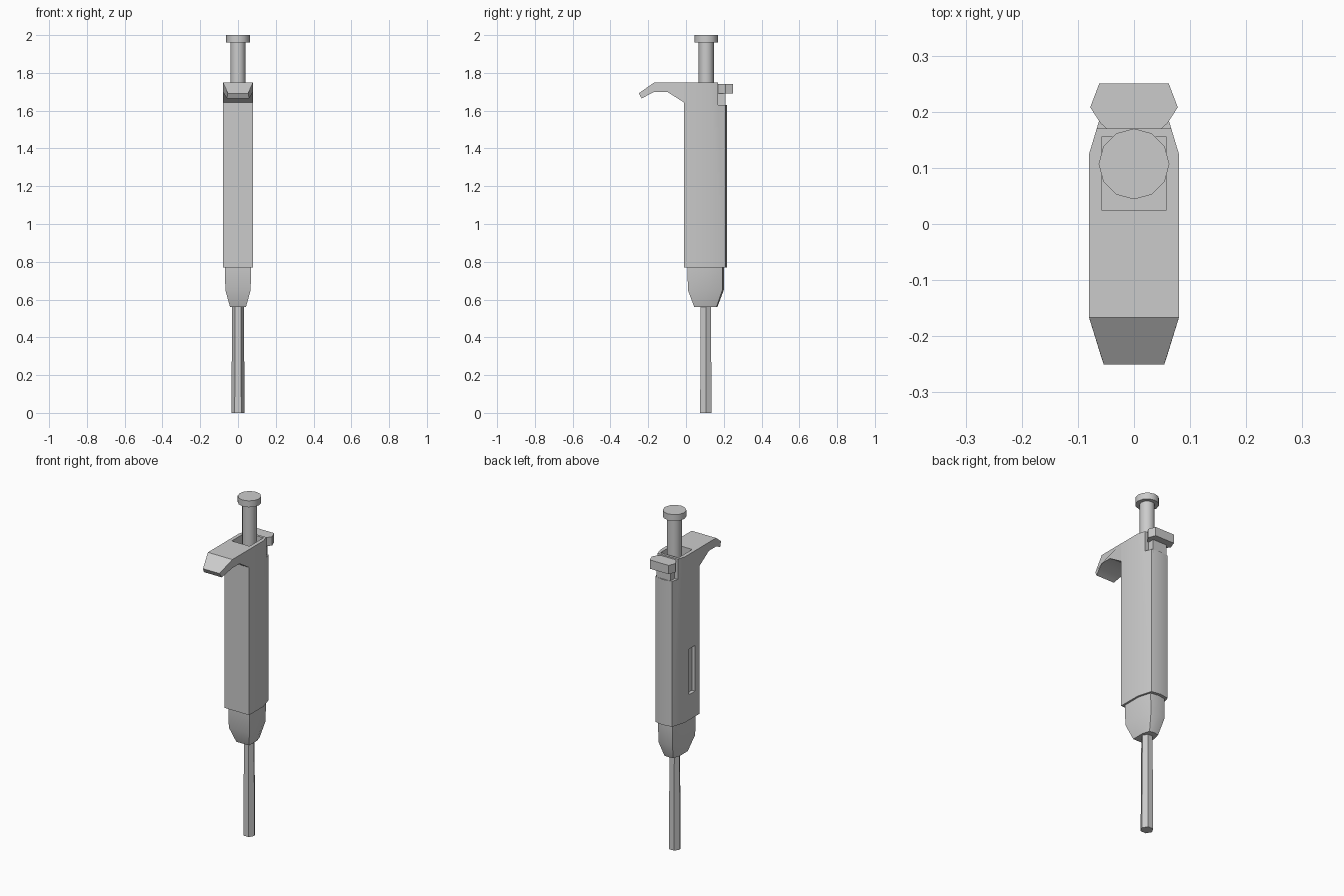
import bpy, bmesh, math

if "Cube" in bpy.data.objects:
    bpy.data.objects.remove(bpy.data.objects["Cube"])


def loft(name, rings, smooth=28):
    """Skin a stack of equal-length point rings and cap both ends."""
    bm = bmesh.new()
    vr = [[bm.verts.new(p) for p in r] for r in rings]
    n = len(vr[0])
    for a, b in zip(vr, vr[1:]):
        for i in range(n):
            j = (i + 1) % n
            bm.faces.new((a[i], a[j], b[j], b[i]))
    bm.faces.new(vr[0][::-1])
    bm.faces.new(vr[-1])
    bmesh.ops.recalc_face_normals(bm, faces=bm.faces)
    me = bpy.data.meshes.new(name)
    bm.to_mesh(me)
    bm.free()
    ob = bpy.data.objects.new(name, me)
    bpy.context.collection.objects.link(ob)
    shade(ob, smooth)
    return ob


def shade(ob, angle):
    bpy.ops.object.select_all(action='DESELECT')
    ob.select_set(True)
    bpy.context.view_layer.objects.active = ob
    bpy.ops.object.shade_smooth_by_angle(angle=math.radians(angle))


def box(name, x0, x1, y0, y1, z0, z1):
    sq = [(x0, y0), (x1, y0), (x1, y1), (x0, y1)]
    return loft(name, [[(x, y, z) for x, y in sq] for z in (z0, z1)])


def mirrored(half):
    """Close a right-hand outline by mirroring it over x = 0."""
    return half + [(-x, y) for x, y in reversed(half) if x > 1e-6]


def prism(name, outline, z0, z1):
    return loft(name, [[(x, y, z) for x, y in outline] for z in (z0, z1)])


def circle(r, n, z, cy=0.107, start=0.0):
    return [(r * math.cos(start + math.tau * i / n),
             cy + r * math.sin(start + math.tau * i / n), z) for i in range(n)]


def boolean(ob, tool, op):
    m = ob.modifiers.new("bool", 'BOOLEAN')
    m.object, m.operation, m.solver = tool, op, 'EXACT'
    bpy.context.view_layer.objects.active = ob
    bpy.ops.object.modifier_apply(modifier=m.name)
    bpy.data.objects.remove(tool, do_unlink=True)


# Handle body with a slightly bowed back
body = prism("handle_body", mirrored(
    [(0.08, -0.01), (0.08, 0.125), (0.055, 0.208), (0, 0.217)]), 0.77, 1.75)

# Finger hook: side profile (y, z, half width)
hook_profile = [(-0.01, 1.75, 0.08), (-0.167, 1.75, 0.08), (-0.25, 1.692, 0.054),
                (-0.235, 1.665, 0.059), (-0.167, 1.70, 0.08), (-0.10, 1.70, 0.08),
                (-0.01, 1.643, 0.08)]
hook = loft("finger_hook", [[(s * w, y, z) for y, z, w in hook_profile] for s in (-1, 1)])
boolean(body, hook, 'UNION')

# Rear notch, plunger well and side window
boolean(body, box("notch_cut", -0.2, 0.2, 0.17, 0.3, 1.63, 1.9), 'DIFFERENCE')
boolean(body, box("well_cut", -0.058, 0.058, 0.025, 0.155, 1.65, 1.9), 'DIFFERENCE')
boolean(body, box("window_cut", -0.2, -0.06, 0.03, 0.085, 0.92, 1.19), 'DIFFERENCE')
shade(body, 28)


# Tapered collar below the handle
def collar_ring(w, y0, y1, z):
    d = y1 - y0
    return [(x, y, z) for x, y in mirrored(
        [(w, y0), (w, y0 + 0.6 * d), (0.69 * w, y0 + 0.96 * d), (0, y1)])]


loft("collar", [collar_ring(0.042, 0.044, 0.166, 0.56),
                collar_ring(0.067, 0.01, 0.20, 0.65),
                collar_ring(0.069, 0.008, 0.20, 0.775)])

# Hexagonal tip shaft
loft("tip_shaft", [circle(0.035, 6, 0, 0.105), circle(0.031, 6, 0.57, 0.105)])

# Plunger rod and cap
loft("plunger_rod", [circle(0.04, 12, z) for z in (1.64, 1.965)], 35)
loft("plunger_cap", [circle(0.063, 12, z) for z in (1.962, 2.0)], 35)

# Ejector button and its stem
prism("ejector_button", mirrored(
    [(0.035, 0.157), (0.06, 0.18), (0.078, 0.208), (0.062, 0.25)]), 1.69, 1.742)
box("ejector_stem", -0.045, 0.045, 0.165, 0.21, 1.61, 1.70)
